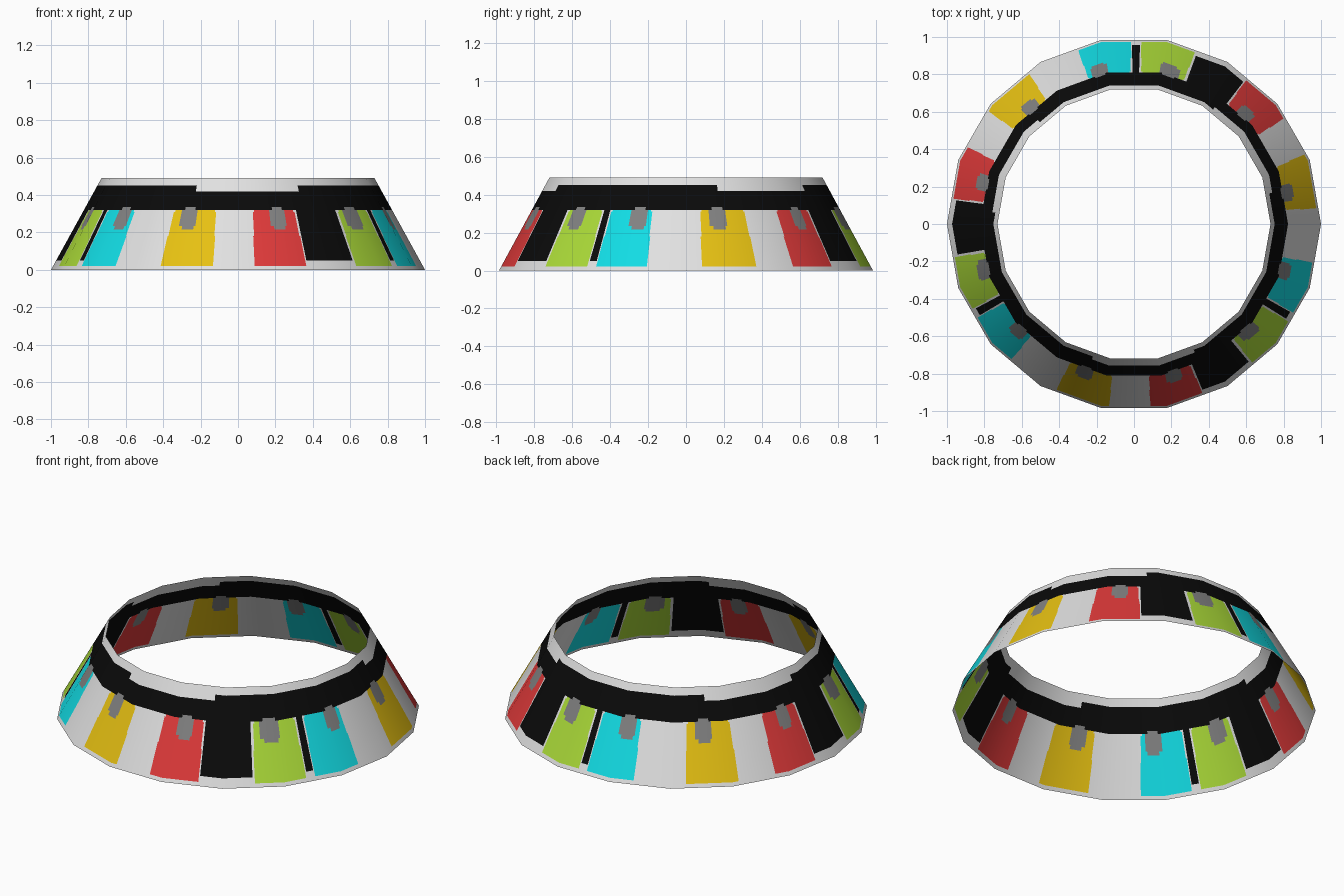
import bpy, bmesh, math
from mathutils import Vector

if "Cube" in bpy.data.objects:
    bpy.data.objects.remove(bpy.data.objects["Cube"])

H, R0, R1, SIDES = 0.49, 1.0, 0.73, 18
STEP = 360 / SIDES

COLORS = [("white", (0.75, 0.75, 0.75)), ("black", (0.003, 0.003, 0.003)),
          ("yellow", (0.79, 0.53, 0.006)), ("red", (0.74, 0.042, 0.042)),
          ("lime", (0.41, 0.71, 0.04)), ("cyan", (0.006, 0.72, 0.78)),
          ("grey", (0.22, 0.22, 0.22))]
WHITE, BLACK, YELLOW, RED, LIME, CYAN, GREY = range(7)

# Painted areas (from angle, to angle, from height, to height, colour).
# The pattern repeats every 120 degrees; later areas cover earlier ones.
AREAS = [(0, 120, 0.32, 0.42, BLACK),          # band round the top
         (0, 12.7, 0.42, 0.45, BLACK),         # raised parts of the band
         (55.3, 120, 0.42, 0.45, BLACK),
         (52.4, 69.8, 0.05, 0.32, BLACK),      # wide black block
         (88.1, 90.6, 0.05, 0.32, BLACK)]      # narrow black bar
# Coloured panels, each with a grey tab whose corners are trimmed
for a, b, tab, half, col in [(5.0, 22.2, 11.5, 3.1, YELLOW), (35.2, 52.0, 44.7, 3.0, RED),
                             (70.5, 87.7, 76.8, 3.7, LIME), (90.9, 107.8, 102.7, 3.1, CYAN)]:
    AREAS += [(a, b, 0.02, 0.18, col), (a + 0.3, b - 0.3, 0.18, 0.31, col),
              (a + 0.8, b - 0.8, 0.31, 0.32, col),
              (tab - half, tab + half, 0.235, 0.32, GREY),
              (tab - half * 0.6, tab + half * 0.8, 0.215, 0.235, GREY),
              (tab - half * 0.6, tab + half * 0.7, 0.32, 0.335, GREY)]


def point(angle, z):
    """Point on the flat-sided cone."""
    r = R0 + (R1 - R0) * z / H
    k = math.floor(angle / STEP + 1e-6)
    t = angle / STEP - k
    a, b = math.radians(k * STEP), math.radians((k + 1) * STEP)
    return Vector((r * (math.cos(a) * (1 - t) + math.cos(b) * t),
                   r * (math.sin(a) * (1 - t) + math.sin(b) * t), z))


def colour(angle, z):
    c = WHITE
    for a, b, lo, hi, col in AREAS:
        if a < angle < b and lo < z < hi:
            c = col
    return c


# Cut lines taken from the area edges and the corners of the ring
cuts = {round(v, 3) for ar in AREAS for v in ar[:2]} | {i * STEP for i in range(7)}
cuts = sorted(cuts - {120.0})
rows = sorted({v for ar in AREAS for v in ar[2:4]} | {0, H})
cols = [c + 120 * k for k in range(3) for c in cuts]

bm = bmesh.new()
grid = [[bm.verts.new(point(a, z)) for z in rows] for a in cols]
n = len(cols)
for i in range(n):
    a0, a1 = cols[i], cols[i + 1] if i + 1 < n else 360
    for j in range(len(rows) - 1):
        f = bm.faces.new((grid[i][j], grid[(i + 1) % n][j],
                          grid[(i + 1) % n][j + 1], grid[i][j + 1]))
        f.material_index = colour(((a0 + a1) / 2) % 120, (rows[j] + rows[j + 1]) / 2)
        f.smooth = True

me = bpy.data.meshes.new("tapered_ring")
bm.to_mesh(me)
bm.free()
for name, rgb in COLORS:
    m = bpy.data.materials.new(name)
    m.diffuse_color = (*rgb, 1)
    m.use_nodes = True
    m.node_tree.nodes["Principled BSDF"].inputs["Base Color"].default_value = m.diffuse_color
    me.materials.append(m)

# Round shading over the flat sides
slope = (R0 - R1) / H
me.normals_split_custom_set_from_vertices(
    [Vector((v.co.x, v.co.y, slope * math.hypot(v.co.x, v.co.y))).normalized()
     for v in me.vertices])
ring = bpy.data.objects.new("tapered_ring", me)
bpy.context.collection.objects.link(ring)
